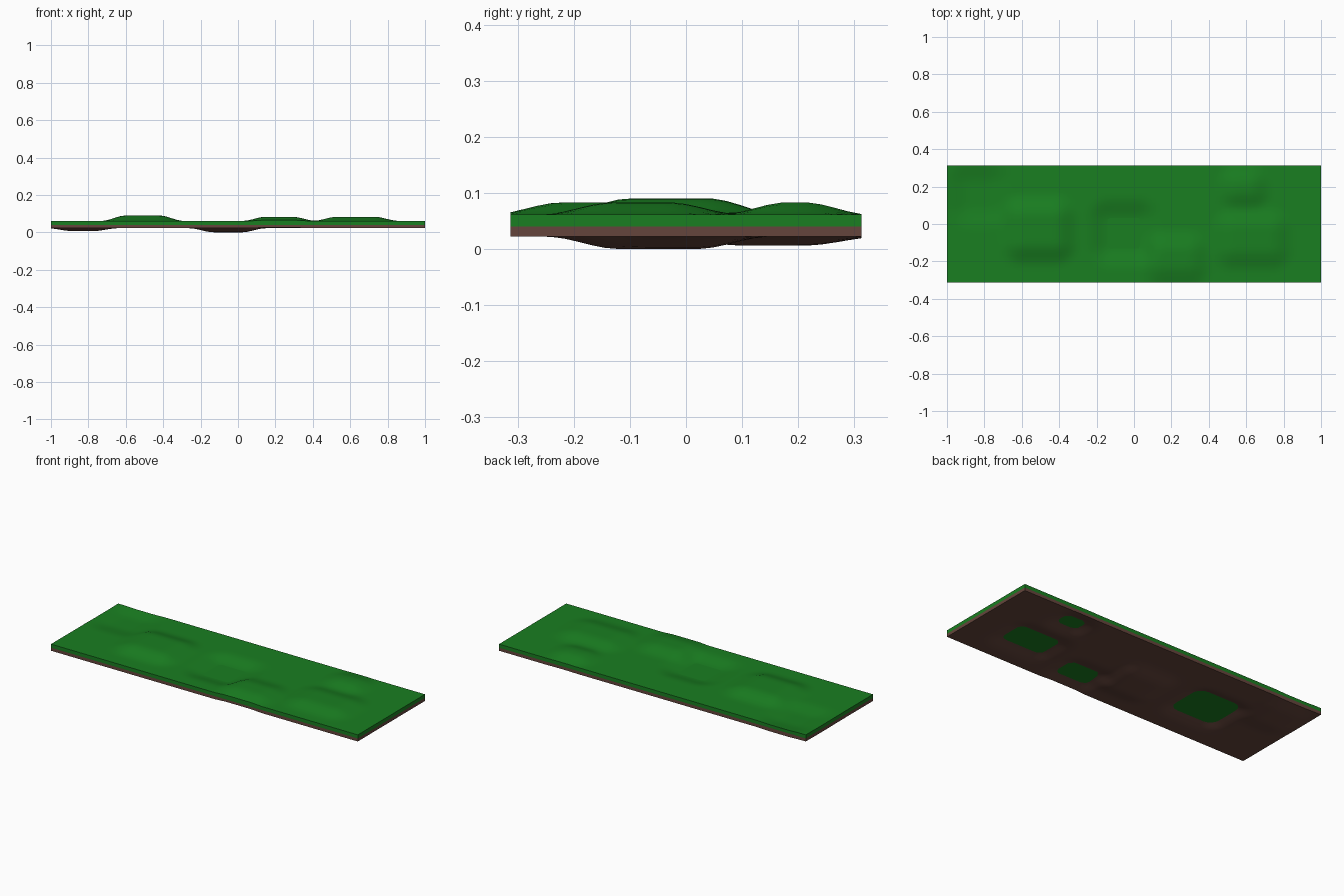
import bpy, bmesh

if "Cube" in bpy.data.objects:
    bpy.data.objects.remove(bpy.data.objects["Cube"])

W, D = 1.0, 0.313          # half sizes
NX, NY = 80, 26            # grid cells
BOTTOM, MIDDLE, TOP = 0.022, 0.04, 0.061

# core rectangle x0, x1, y0, y1, falloff radius, height
BUMPS = [
    (-0.60, -0.42, -0.10, 0.04, 0.13, 0.029),    # large hill
    (0.15, 0.29, -0.22, -0.15, 0.13, 0.022),     # front hill
    (0.53, 0.73, -0.13, -0.03, 0.13, 0.022),     # right hill
    (0.55, 0.62, 0.18, 0.21, 0.12, 0.022),       # back hill
    (-0.13, 0.02, -0.12, 0.02, 0.13, -0.022),    # central hollow
    (-0.88, -0.78, 0.10, 0.21, 0.14, -0.016),    # corner hollow
]


def relief(x, y):
    h = 0.0
    for x0, x1, y0, y1, r, amp in BUMPS:
        dx = max(x0 - x, 0, x - x1)
        dy = max(y0 - y, 0, y - y1)
        t = max(0.0, 1 - (dx * dx + dy * dy) ** 0.5 / r)
        h += amp * t * t * (3 - 2 * t)
    return h


def sheet(bm, z, bumpy, flip):
    rows = []
    for j in range(NY + 1):
        y = -D + 2 * D * j / NY
        row = []
        for i in range(NX + 1):
            x = -W + 2 * W * i / NX
            row.append(bm.verts.new((x, y, z + (relief(x, y) if bumpy else 0))))
        rows.append(row)
    for j in range(NY):
        for i in range(NX):
            q = [rows[j][i], rows[j][i + 1], rows[j + 1][i + 1], rows[j + 1][i]]
            bm.faces.new(q[::-1] if flip else q)
    # border loop, counter-clockwise
    return (rows[0][:-1] + [r[-1] for r in rows[:-1]]
            + rows[-1][:0:-1] + [r[0] for r in rows[:0:-1]])


def skirt(bm, low, high):
    n = len(low)
    for k in range(n):
        m = (k + 1) % n
        bm.faces.new((low[k], low[m], high[m], high[k]))


def finish(bm, name, color):
    me = bpy.data.meshes.new(name)
    bm.to_mesh(me)
    bm.free()
    ob = bpy.data.objects.new(name, me)
    bpy.context.collection.objects.link(ob)
    mat = bpy.data.materials.new(name + "_material")
    mat.diffuse_color = color
    mat.use_nodes = True
    mat.node_tree.nodes["Principled BSDF"].inputs["Base Color"].default_value = mat.diffuse_color
    me.materials.append(mat)
    bpy.ops.object.select_all(action='DESELECT')
    ob.select_set(True)
    bpy.context.view_layer.objects.active = ob
    bpy.ops.object.shade_smooth_by_angle()


# grass layer: rolling top, flat underside
bm = bmesh.new()
top = sheet(bm, TOP, True, False)
base = sheet(bm, MIDDLE, False, True)
skirt(bm, base, top)
finish(bm, "grass_layer", (0.01, 0.21, 0.015, 1))

# soil layer: rolling underside and sides, open under the grass
bm = bmesh.new()
under = sheet(bm, BOTTOM, True, True)
rim = [bm.verts.new((v.co.x, v.co.y, MIDDLE)) for v in under]
skirt(bm, under, rim)
finish(bm, "soil_layer", (0.13, 0.06, 0.045, 1))
